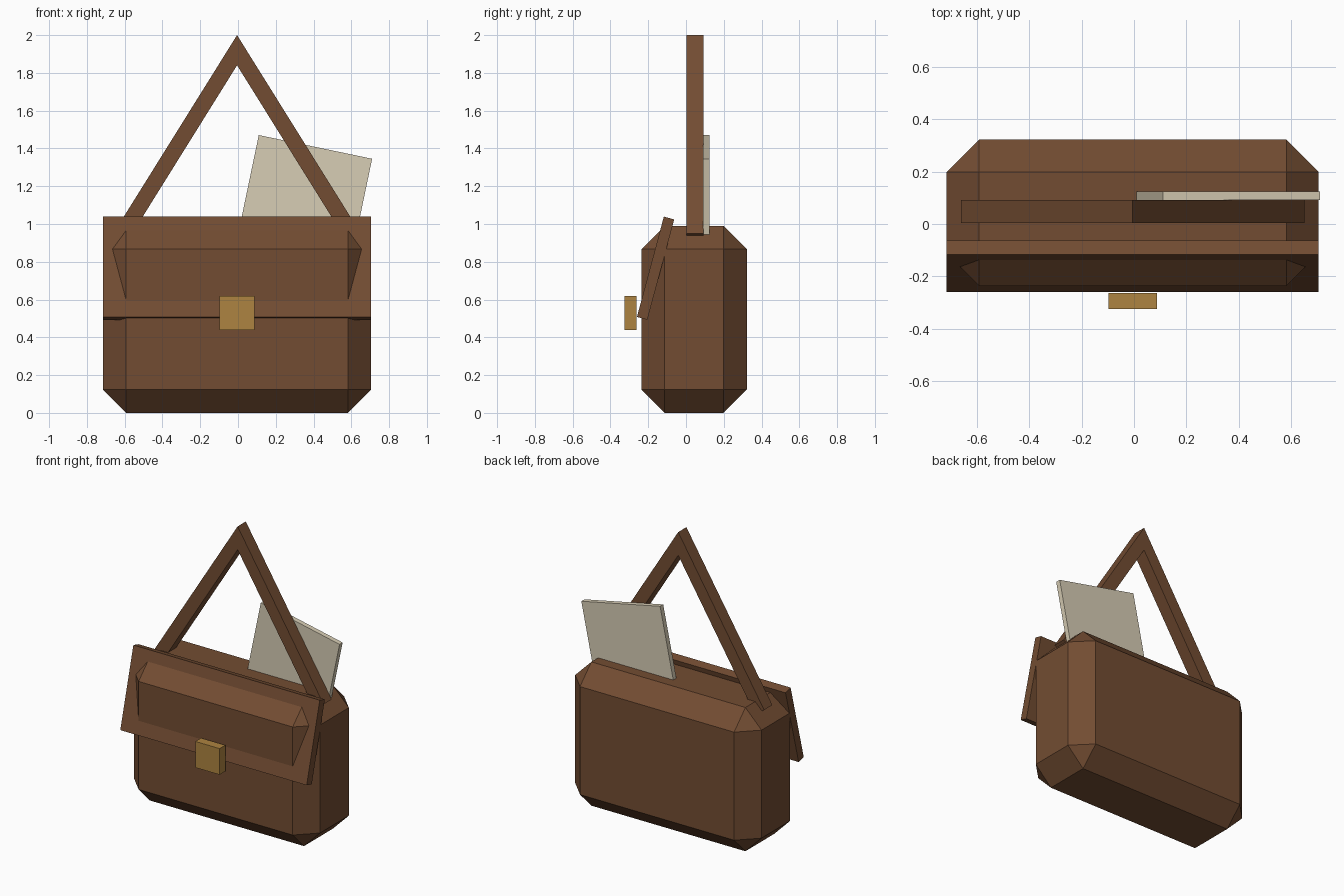
import bpy
import bmesh
from math import radians
from mathutils import Vector

cube = bpy.data.objects.get("Cube")
if cube:
    bpy.data.objects.remove(cube, do_unlink=True)

MID = -0.005  # centre line of the bag


def material(name, colour):
    mat = bpy.data.materials.new(name)
    mat.use_nodes = True
    rgba = (*colour, 1)
    mat.diffuse_color = rgba
    mat.node_tree.nodes["Principled BSDF"].inputs["Base Color"].default_value = rgba
    return mat


leather = material("brown leather", (0.17, 0.073, 0.032))
brass = material("brass", (0.42, 0.23, 0.052))
parchment = material("parchment", (0.68, 0.61, 0.46))


def add_object(name, bm, mat):
    bmesh.ops.recalc_face_normals(bm, faces=bm.faces)
    mesh = bpy.data.meshes.new(name)
    bm.to_mesh(mesh)
    bm.free()
    mesh.materials.append(mat)
    obj = bpy.data.objects.new(name, mesh)
    bpy.context.collection.objects.link(obj)
    return obj


def box(name, centre, size, mat, rotation=(0, 0, 0), bevel=0):
    bm = bmesh.new()
    bmesh.ops.create_cube(bm, size=1)
    bmesh.ops.scale(bm, vec=size, verts=bm.verts)
    if bevel:
        bmesh.ops.bevel(bm, geom=bm.edges[:], offset=bevel, segments=1,
                        affect='EDGES', profile=0.5)
    obj = add_object(name, bm, mat)
    obj.location = centre
    obj.rotation_euler = [radians(a) for a in rotation]
    return obj


# Bag body with wide chamfers
box("bag_body", (MID, 0.043, 0.495), (1.42, 0.558, 0.99), leather, bevel=0.123)

# Tilted front flap and its clasp
box("front_flap", (MID, -0.161, 0.766), (1.42, 0.057, 0.55), leather, rotation=(-15, 0, 0))
box("clasp", (MID, -0.294, 0.53), (0.185, 0.062, 0.18), brass)

# Carrying strap: one pointed outline, extruded front to back
half = [(0, 2.0), (0.655, 0.95), (0.583, 0.905), (0, 1.84)]
outline = half[:3] + [half[3]] + [(-x, z) for x, z in half[2:0:-1]]
bm = bmesh.new()
face = bm.faces.new([bm.verts.new((x + MID, 0.003, z)) for x, z in outline])
extruded = bmesh.ops.extrude_face_region(bm, geom=[face])["geom"]
bmesh.ops.translate(bm, vec=(0, 0.089, 0),
                    verts=[v for v in extruded if isinstance(v, bmesh.types.BMVert)])
add_object("strap", bm, leather)

# Sheet tucked into the bag, placed by the middle of its top edge
tilt, height = radians(11.8), 0.75
sheet = box("paper_sheet", (0, 0, 0), (0.613, 0.034, height), parchment)
sheet.rotation_euler.y = tilt
sheet.location = Vector((0.41, 0.108, 1.408)) - sheet.rotation_euler.to_matrix() @ Vector((0, 0, height / 2))
